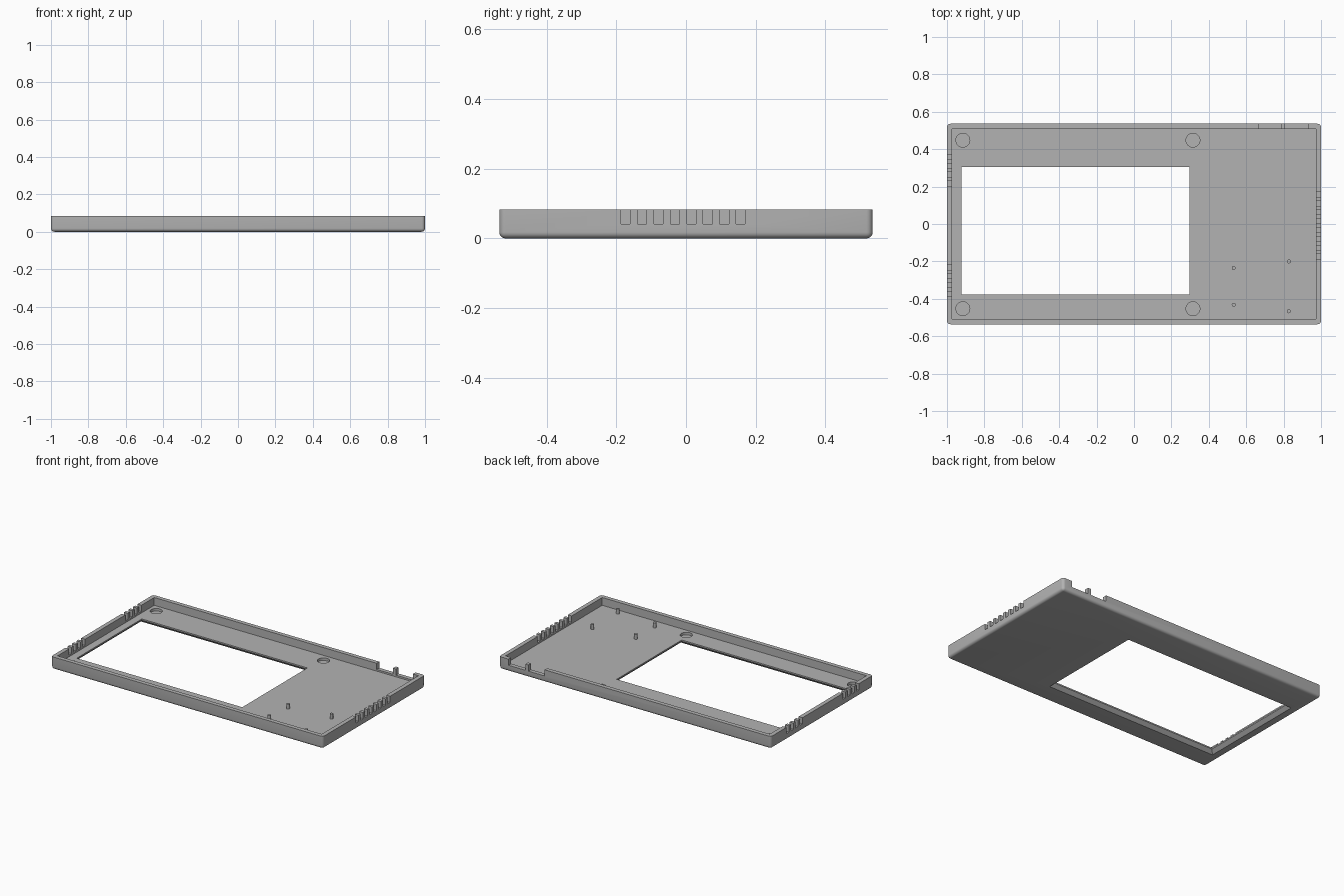
import bpy, bmesh, math

if "Cube" in bpy.data.objects:
    bpy.data.objects.remove(bpy.data.objects["Cube"])

HX, HY, H = 1.0, 0.536, 0.083      # outer half sizes and height
WALL, FLOOR = 0.028, 0.031         # wall and floor thickness
SLOT_Z = 0.042                     # bottom of the slots and notches

grey = bpy.data.materials.new("grey plastic")
grey.diffuse_color = (0.45, 0.45, 0.45, 1)
grey.use_nodes = True
grey.node_tree.nodes["Principled BSDF"].inputs["Base Color"].default_value = grey.diffuse_color


def make(name, bm):
    bmesh.ops.recalc_face_normals(bm, faces=bm.faces[:])
    me = bpy.data.meshes.new(name)
    bm.to_mesh(me)
    bm.free()
    me.materials.append(grey)
    ob = bpy.data.objects.new(name, me)
    bpy.context.collection.objects.link(ob)
    return ob


def loft(name, rings):
    """Closed solid through rectangles (x0, x1, y0, y1, z)."""
    bm = bmesh.new()
    loops = [[bm.verts.new(p) for p in
              ((x0, y0, z), (x1, y0, z), (x1, y1, z), (x0, y1, z))]
             for x0, x1, y0, y1, z in rings]
    bm.faces.new(loops[0])
    bm.faces.new(loops[-1])
    for a, b in zip(loops, loops[1:]):
        for i in range(4):
            j = (i + 1) % 4
            bm.faces.new((a[i], a[j], b[j], b[i]))
    return make(name, bm)


def box(name, x0, x1, y0, y1, z0, z1):
    return loft(name, [(x0, x1, y0, y1, z0), (x0, x1, y0, y1, z1)])


def cylinder(name, x, y, r, z0, z1, sides):
    bm = bmesh.new()
    bmesh.ops.create_cone(bm, cap_ends=True, segments=sides,
                          radius1=r, radius2=r, depth=z1 - z0)
    bmesh.ops.translate(bm, verts=bm.verts[:], vec=(x, y, (z0 + z1) / 2))
    return make(name, bm)


def activate(ob):
    bpy.ops.object.select_all(action='DESELECT')
    ob.select_set(True)
    bpy.context.view_layer.objects.active = ob


def cut(target, cutter):
    mod = target.modifiers.new("cut", 'BOOLEAN')
    mod.operation, mod.solver, mod.object = 'DIFFERENCE', 'EXACT', cutter
    activate(target)
    bpy.ops.object.modifier_apply(modifier=mod.name)
    bpy.data.objects.remove(cutter, do_unlink=True)


# Outer block, rounded on every edge except the top rim
case = box("case_tray", -HX, HX, -HY, HY, 0, H)
bm = bmesh.new()
bm.from_mesh(case.data)
edges = [e for e in bm.edges if min(v.co.z for v in e.verts) < 0.001]
bmesh.ops.bevel(bm, geom=edges, offset=0.018, segments=5,
                profile=0.5, affect='EDGES')
bm.to_mesh(case.data)
bm.free()

# Hollow interior
cut(case, box("interior", -HX + WALL, HX - WALL, -HY + WALL, HY - WALL, FLOOR, 0.2))

# Screen window, flared towards the outside face
wx0, wx1, wy0, wy1 = -0.922, 0.296, -0.378, 0.306
cut(case, loft("window", [
    (wx0 - g, wx1 + g, wy0 - g, wy1 + g, z)
    for g, z in ((0.032, -0.01), (0, 0.022), (0, 0.2))]))

# Ventilation slots in the right and left walls
PITCH, SLOT = 0.0473, 0.026
for side, start, count in ((1, -0.187, 8), (-1, 0.204, 4), (-1, -0.387, 4)):
    x0, x1 = sorted((side * (HX - WALL - 0.01), side * (HX + 0.05)))
    for i in range(count):
        y = start + i * PITCH
        cut(case, box("slot", x0, x1, y, y + SLOT, SLOT_Z, 0.2))

# Two connector notches in the back wall
for x0, x1 in ((0.665, 0.785), (0.806, 0.93)):
    cut(case, box("notch", x0, x1, HY - WALL - 0.01, HY + 0.05, SLOT_Z, 0.2))

# Round pockets in the floor around the window
for x in (-0.915, 0.315):
    for y in (-0.453, 0.448):
        cut(case, cylinder("pocket", x, y, 0.037, 0.014, 0.06, 40))

activate(case)
bpy.ops.object.shade_smooth_by_angle(angle=math.radians(30))

# Mounting pins
for x, y in ((0.533, -0.235), (0.533, -0.432), (0.828, -0.2), (0.828, -0.467)):
    pin = cylinder("mounting_pin", x, y, 0.0105, FLOOR - 0.005, 0.064, 20)
    activate(pin)
    bpy.ops.object.shade_smooth_by_angle(angle=math.radians(30))
